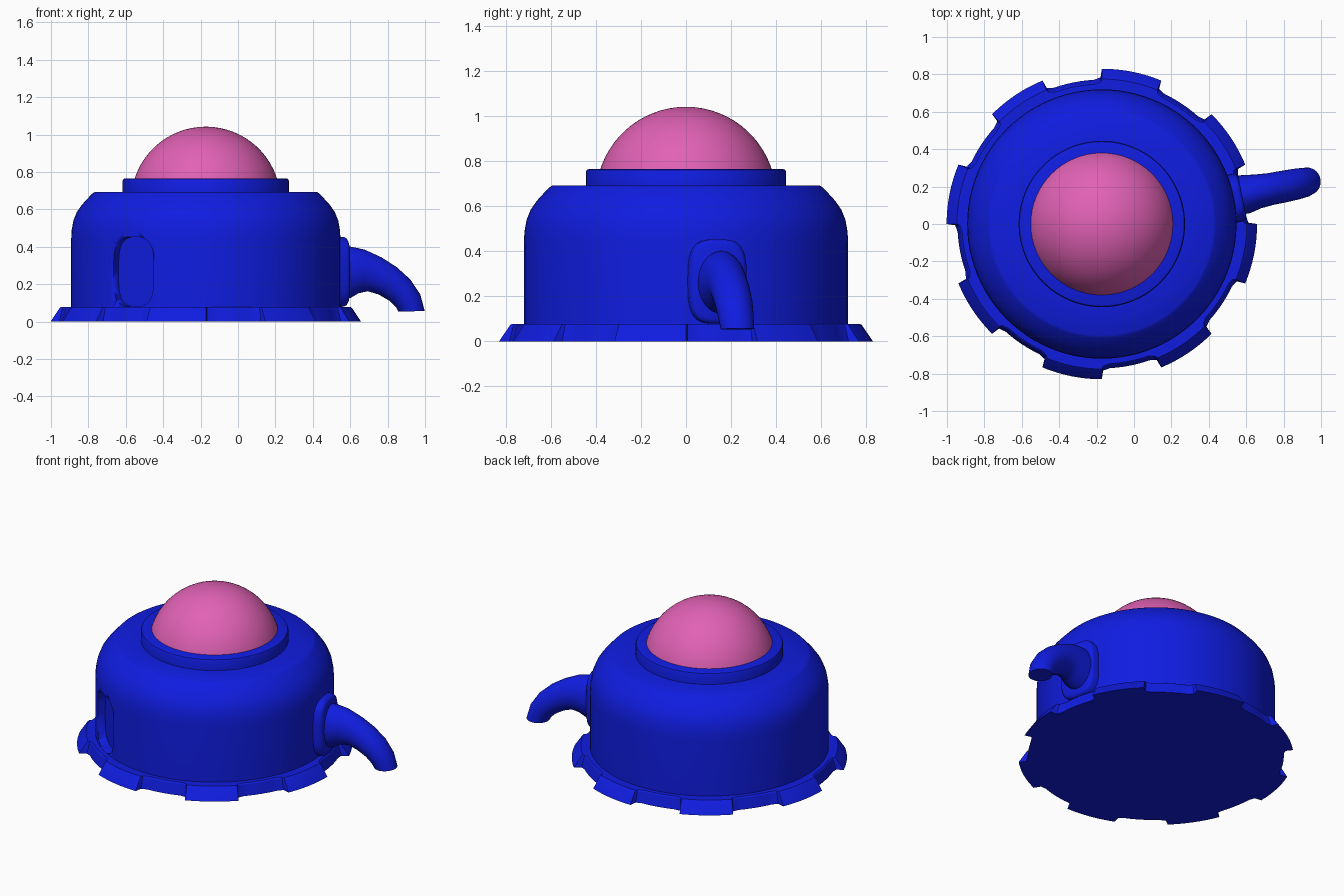
import bpy, bmesh
from math import sin, cos, pi, radians
from mathutils import Vector, Matrix

if "Cube" in bpy.data.objects:
    bpy.data.objects.remove(bpy.data.objects["Cube"])

CX = -0.172  # axis of the round body


def material(name, rgb):
    m = bpy.data.materials.new(name)
    m.diffuse_color = (*rgb, 1)
    m.use_nodes = True
    m.node_tree.nodes["Principled BSDF"].inputs["Base Color"].default_value = m.diffuse_color
    return m


BLUE = material("blue", (0.005, 0.012, 0.75))
PINK = material("pink", (0.75, 0.12, 0.46))


def skin(name, rings, mat, angle=35):
    """Join a list of equal-length closed rings into a capped solid."""
    bm = bmesh.new()
    vs = [[bm.verts.new(p) for p in r] for r in rings]
    n = len(vs[0])
    for a, b in zip(vs, vs[1:]):
        for i in range(n):
            j = (i + 1) % n
            bm.faces.new((a[i], a[j], b[j], b[i]))
    bm.faces.new(vs[0][::-1])
    bm.faces.new(vs[-1])
    bmesh.ops.recalc_face_normals(bm, faces=bm.faces)
    me = bpy.data.meshes.new(name)
    bm.to_mesh(me)
    bm.free()
    ob = bpy.data.objects.new(name, me)
    bpy.context.collection.objects.link(ob)
    me.materials.append(mat)
    smooth(ob, angle)
    return ob


def smooth(ob, angle=35):
    bpy.ops.object.select_all(action='DESELECT')
    ob.select_set(True)
    bpy.context.view_layer.objects.active = ob
    bpy.ops.object.shade_smooth_by_angle(angle=radians(angle))


def circle(r, z, n=96):
    return [(CX + r * cos(2 * pi * i / n), r * sin(2 * pi * i / n), z) for i in range(n)]


def lathe(name, profile, mat, n=96):
    return skin(name, [circle(r, z, n) for r, z in profile], mat)


def oval_panel(name, angle, layers):
    """Rounded upright panel facing outwards; layers are (distance, half width, half height)."""
    a = radians(angle)
    out, side = Vector((cos(a), sin(a), 0)), Vector((-sin(a), cos(a), 0))
    rings = []
    for d, w, h in layers:
        ring = []
        for i in range(48):
            c, s = cos(2 * pi * i / 48), sin(2 * pi * i / 48)
            u = w * abs(c) ** 0.6 * (1 if c > 0 else -1)
            v = h * abs(s) ** 0.6 * (1 if s > 0 else -1)
            ring.append(Vector((CX, 0, 0.266)) + out * d + side * u + Vector((0, 0, v)))
        rings.append(ring)
    return skin(name, rings, BLUE)


# main body: straight wall with rounded, chamfered shoulder
body = lathe("body", [(0.72, 0.03), (0.72, 0.44), (0.717, 0.49), (0.708, 0.54), (0.69, 0.585),
                      (0.662, 0.625), (0.61, 0.682), (0.595, 0.692), (0.40, 0.692)], BLUE)

# shallow window recess cut in the front left of the wall
cutter = oval_panel("recess_cutter", 237, [(0.66, 0.128, 0.187), (0.9, 0.128, 0.187)])
cutter.hide_render = True
cutter.hide_viewport = True
cut = body.modifiers.new("recess", 'BOOLEAN')
cut.operation = 'DIFFERENCE'
cut.object = cutter
cut.solver = 'EXACT'

# collar and dome
lathe("collar", [(0.445, 0.67), (0.445, 0.752), (0.44, 0.762), (0.43, 0.766), (0.30, 0.766)], BLUE)
dome = [(0.40 * cos(t), 0.642 + 0.40 * sin(t)) for t in [radians(15 + 74.5 * k / 14) for k in range(15)]]
lathe("dome", dome, PINK, 64)

# base skirt: eight flared teeth separated by curved notches
def skirt(tooth_r, notch_r, z):
    ring = []
    for k in range(8):
        start = -22.5 + 45 * k
        for i in range(9):
            ring.append((start + 22.5 * i / 8, tooth_r))
        for i in range(9):
            t = 0.5 + 21.5 * i / 8
            lip = 0.012 if i in (0, 8) else 0
            ring.append((start + 22.5 + t, notch_r + lip))
    return [(CX + r * cos(radians(a)), r * sin(radians(a)), z) for a, r in ring]


skin("toothed_base", [skirt(0.83, 0.772, 0), skirt(0.783, 0.755, 0.07),
                      skirt(0.775, 0.748, 0.077), skirt(0.70, 0.70, 0.078)], BLUE, 30)

# flange around the spout
oval_panel("spout_flange", 11, [(0.66, 0.13, 0.187), (0.745, 0.13, 0.187),
                                (0.758, 0.122, 0.18), (0.765, 0.11, 0.167)])

# spout: oval tube bending downwards (x, y, z, half width, half height)
keys = [(0.54, 0.150, 0.262, 0.105, 0.140), (0.60, 0.160, 0.263, 0.104, 0.138),
        (0.66, 0.174, 0.268, 0.092, 0.118), (0.73, 0.187, 0.253, 0.086, 0.098),
        (0.80, 0.200, 0.218, 0.085, 0.088), (0.865, 0.213, 0.168, 0.083, 0.080),
        (0.91, 0.222, 0.110, 0.079, 0.073), (0.928, 0.228, 0.055, 0.074, 0.070)]
pitch = [0, 0, -8, -22, -33, -44, -62, -88]
heading = radians(12)
side = Vector((-sin(heading), cos(heading), 0))
rings = []
for (x, y, z, w, h), p in zip(keys, pitch):
    p = radians(p)
    up = Vector((-sin(p) * cos(heading), -sin(p) * sin(heading), cos(p)))
    rings.append([Vector((x, y, z)) + side * w * cos(2 * pi * i / 32) + up * h * sin(2 * pi * i / 32)
                  for i in range(32)])
skin("spout", rings, BLUE, 50)
